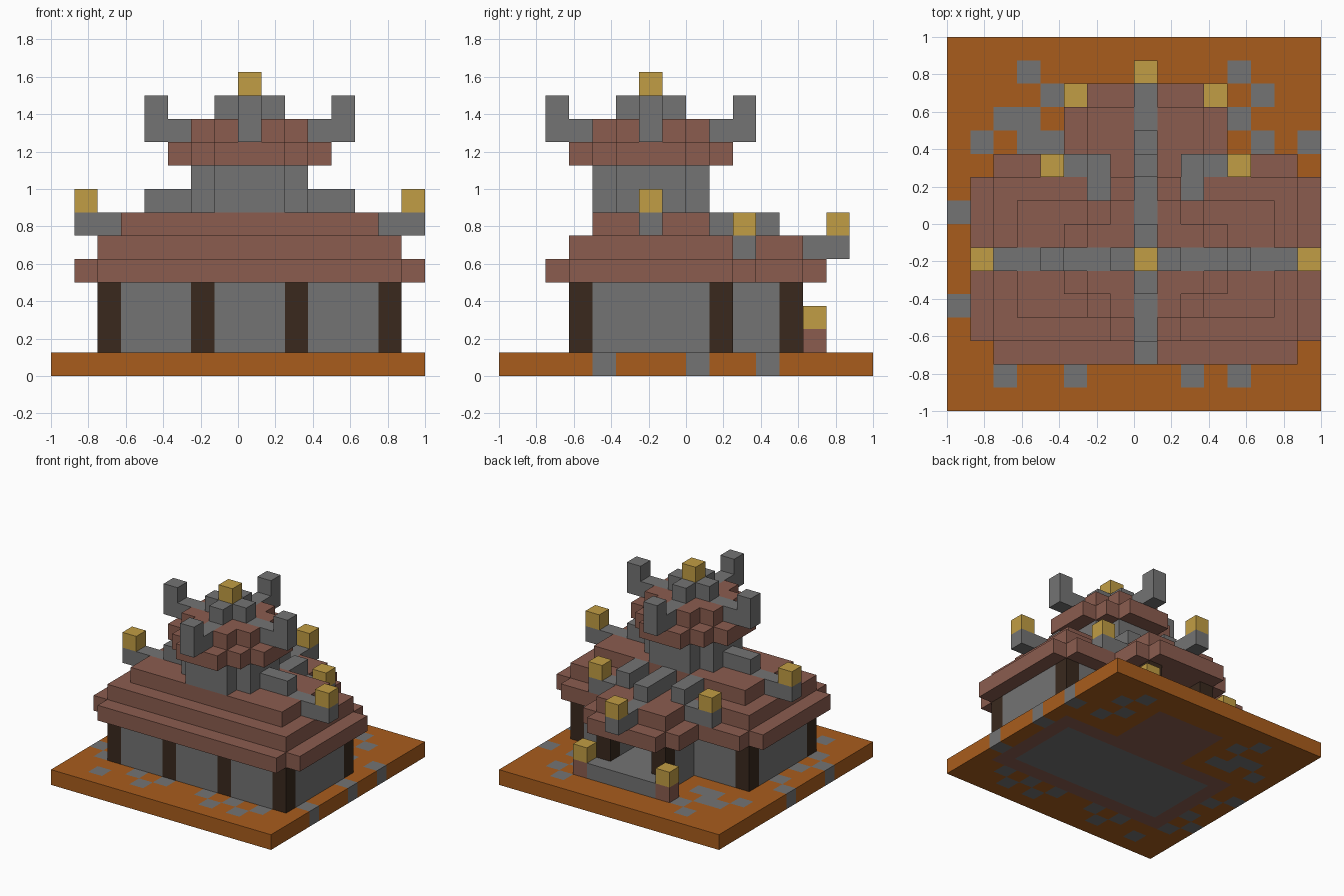
import bpy, bmesh
from mathutils import Vector

if "Cube" in bpy.data.objects:
    bpy.data.objects.remove(bpy.data.objects["Cube"], do_unlink=True)

UNIT = 0.125    # edge of one block
MID = 8         # block column on the mirror plane
AXIS = 6        # block row through the tower centre


def material(name, color):
    m = bpy.data.materials.new(name)
    m.use_nodes = True
    rgba = tuple((c / 255) ** 2.2 for c in color) + (1,)
    m.diffuse_color = rgba
    m.node_tree.nodes["Principled BSDF"].inputs["Base Color"].default_value = rgba
    return m


MATS = {
    "earth": material("orange earth", (167, 93, 34)),
    "stone": material("grey stone", (115, 115, 115)),
    "tile": material("red brown tile", (138, 93, 80)),
    "gold": material("gold", (192, 156, 70)),
    "wood": material("dark wood", (60, 45, 35)),
}
cells = {}      # block position -> (part, colour)


def fill(part, mat, xs, ys, zs):
    """Fill an inclusive range of blocks; later parts replace earlier ones."""
    for x in range(xs[0], xs[1] + 1):
        for y in range(ys[0], ys[1] + 1):
            for z in range(zs[0], zs[1] + 1):
                cells[x, y, z] = (part, mat)


def pair(part, mat, xs, ys, zs):
    """Fill a range and its mirror image in x."""
    fill(part, mat, xs, ys, zs)
    fill(part, mat, (2 * MID - xs[1], 2 * MID - xs[0]), ys, zs)


def stepped(part, mat, widths, zs):
    """Square tower layer with stepped corners: half width per row from the axis."""
    for d, w in enumerate(widths):
        for y in (AXIS - d, AXIS + d):
            fill(part, mat, (MID - w, MID + w), (y, y), zs)


# Ground slab with scattered paving and the floor of the hall
fill("ground", "earth", (0, 15), (0, 15), (0, 0))
paving = {1: (2, 5, 10, 12), 2: (4, 6, 9, 11, 13), 3: (1,), 4: (0, 15),
          5: (1,), 7: (1,), 8: (0, 15), 11: (1, 3, 4, 13, 15),
          12: (2, 3, 12), 13: (4, 13), 14: (3, 12)}
for row, columns in paving.items():
    for col in columns:
        fill("ground", "stone", (col, col), (row, row), (0, 0))
fill("ground", "tile", (2, 14), (3, 9), (0, 0))
fill("ground", "stone", (3, 13), (4, 8), (0, 0))
fill("ground", "tile", (6, 10), (10, 13), (0, 0))

# Main hall walls and pillars
fill("hall_walls", "stone", (2, 14), (3, 9), (1, 3))
for row in (3, 9):
    pair("hall_pillars", "wood", (2, 2), (row, row), (1, 3))
    pair("hall_pillars", "wood", (6, 6), (row, row), (1, 3))

# Rear porch: step, side walls, pillars and gate posts
fill("porch_step", "stone", (6, 10), (10, 13), (1, 1))
pair("porch_walls", "stone", (6, 6), (10, 11), (1, 3))
pair("porch_pillars", "wood", (6, 6), (12, 12), (1, 3))
pair("gate_posts", "tile", (5, 5), (13, 13), (1, 1))
pair("gate_caps", "gold", (5, 5), (13, 13), (2, 2))

# Lower roof tiers over the hall
fill("lower_roof", "tile", (2, 14), (2, 10), (4, 4))
fill("lower_roof", "tile", (1, 15), (3, 9), (4, 4))
fill("lower_roof", "tile", (2, 14), (3, 9), (5, 5))
fill("lower_roof", "tile", (3, 13), (4, 8), (6, 6))

# Porch roof
fill("porch_roof", "tile", (5, 11), (11, 12), (4, 4))
fill("porch_roof", "tile", (6, 10), (13, 13), (4, 4))
fill("porch_roof", "tile", (6, 10), (10, 12), (5, 5))

# Lower ridges with gold finials
pair("side_ridges", "stone", (4, 5), (AXIS, AXIS), (7, 7))
pair("side_ridges", "stone", (1, 3), (AXIS, AXIS), (6, 6))
pair("side_finials", "gold", (1, 1), (AXIS, AXIS), (7, 7))
fill("porch_ridge", "stone", (MID, MID), (9, 11), (6, 6))
fill("porch_ridge", "stone", (MID, MID), (12, 14), (5, 5))
fill("porch_finial", "gold", (MID, MID), (14, 14), (6, 6))
pair("hip_ridges", "stone", (6, 6), (9, 10), (6, 6))
pair("hip_ridges", "stone", (4, 5), (10, 10), (5, 5))
pair("hip_finials", "gold", (4, 4), (10, 10), (6, 6))

# Tower walls and stepped tower roof
stepped("tower_walls", "stone", (2, 2, 1), (7, 8))
stepped("tower_roof", "tile", (3, 3, 2, 1), (9, 9))
stepped("tower_roof", "tile", (2, 2, 1), (10, 10))

# Crossed tower ridge, upturned horns and top finial
pair("tower_ridge", "stone", (4, MID), (AXIS, AXIS), (10, 10))
fill("tower_ridge", "stone", (MID, MID), (AXIS - 4, AXIS + 4), (10, 10))
fill("tower_ridge", "stone", (MID - 1, MID + 1), (AXIS, AXIS), (11, 11))
fill("tower_ridge", "stone", (MID, MID), (AXIS - 1, AXIS + 1), (11, 11))
pair("tower_horns", "stone", (4, 4), (AXIS, AXIS), (11, 11))
for row in (AXIS - 4, AXIS + 4):
    fill("tower_horns", "stone", (MID, MID), (row, row), (11, 11))
fill("top_finial", "gold", (MID, MID), (AXIS, AXIS), (12, 12))


def build(part):
    """Skin the exposed sides of one part's blocks and merge flat areas."""
    bm = bmesh.new()
    names = []
    for pos, (owner, mat) in cells.items():
        if owner != part:
            continue
        if mat not in names:
            names.append(mat)
        for axis in range(3):
            for side in (0, 1):
                near = list(pos)
                near[axis] += 2 * side - 1
                if tuple(near) in cells:
                    continue
                u, v = (axis + 1) % 3, (axis + 2) % 3
                loop = [(0, 0), (1, 0), (1, 1), (0, 1)]
                corners = []
                for a, b in (loop if side else reversed(loop)):
                    p = Vector(pos)
                    p[axis] += side
                    p[u] += a
                    p[v] += b
                    corners.append(bm.verts.new((p - Vector((MID, MID, 0))) * UNIT))
                bm.faces.new(corners).material_index = names.index(mat)
    bmesh.ops.remove_doubles(bm, verts=bm.verts, dist=UNIT / 100)
    bmesh.ops.dissolve_limit(bm, angle_limit=0.01, verts=bm.verts,
                             edges=bm.edges, delimit={"MATERIAL"})
    mesh = bpy.data.meshes.new(part)
    bm.to_mesh(mesh)
    bm.free()
    for name in names:
        mesh.materials.append(MATS[name])
    bpy.context.collection.objects.link(bpy.data.objects.new(part, mesh))


for part in dict.fromkeys(owner for owner, mat in cells.values()):
    build(part)
